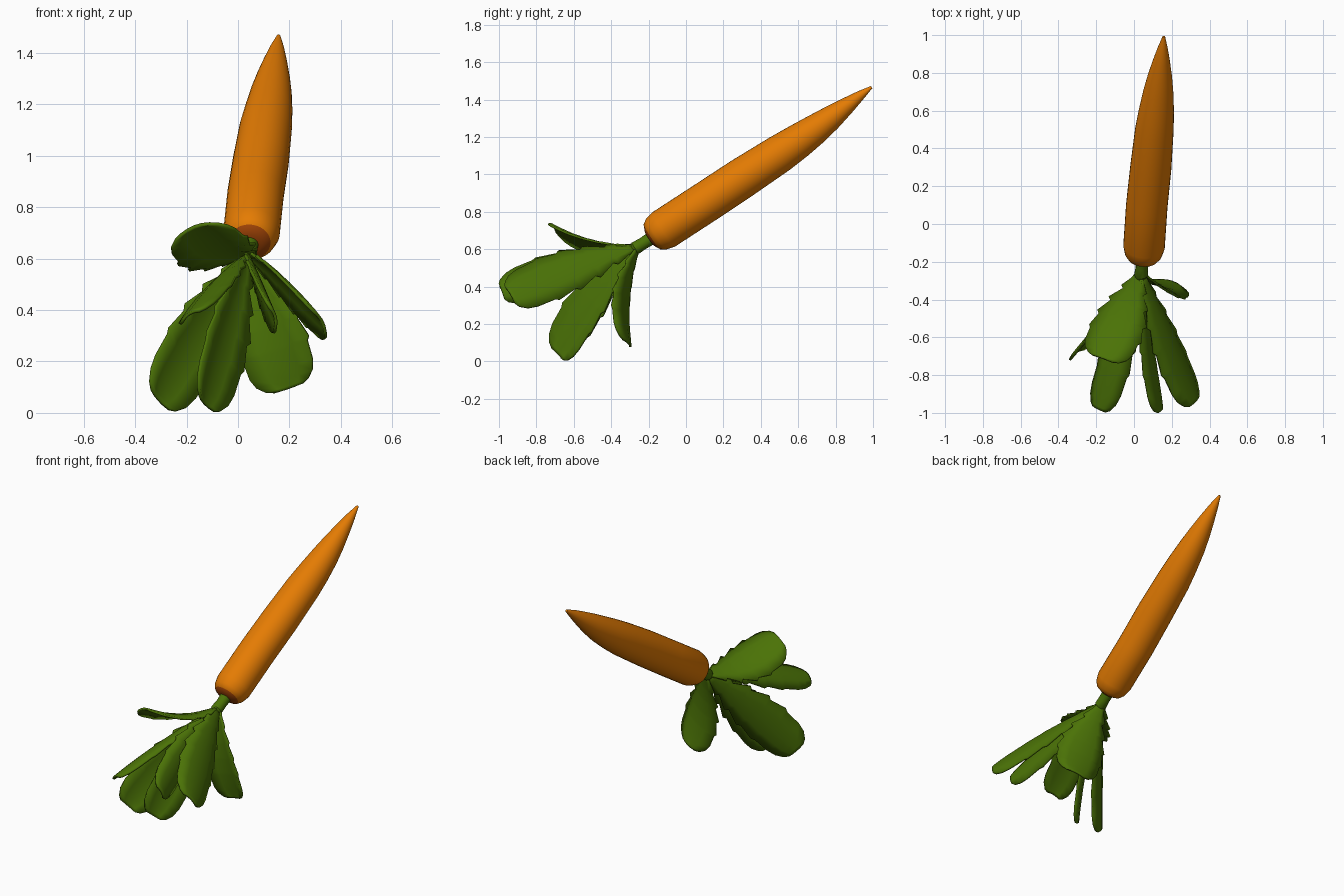
import bpy, bmesh, math
from mathutils import Vector as V

if "Cube" in bpy.data.objects:
    bpy.data.objects.remove(bpy.data.objects["Cube"])


def material(name, rgb):
    m = bpy.data.materials.new(name)
    m.diffuse_color = (*rgb, 1)
    m.use_nodes = True
    m.node_tree.nodes["Principled BSDF"].inputs["Base Color"].default_value = m.diffuse_color
    return m


ORANGE = material("carrot orange", (0.78, 0.20, 0.001))
RUST = material("rust red crown", (0.37, 0.06, 0.002))
GREEN = material("leaf green", (0.07, 0.17, 0.002))
AXIS = V((-0.08, -0.83, -0.555)).normalized()  # from root tip towards the leaves


def finish(name, bm, mats, angle):
    bmesh.ops.recalc_face_normals(bm, faces=bm.faces)
    me = bpy.data.meshes.new(name)
    bm.to_mesh(me)
    bm.free()
    for m in mats:
        me.materials.append(m)
    ob = bpy.data.objects.new(name, me)
    bpy.context.collection.objects.link(ob)
    bpy.ops.object.select_all(action='DESELECT')
    ob.select_set(True)
    bpy.context.view_layer.objects.active = ob
    bpy.ops.object.shade_smooth_by_angle(angle=math.radians(angle))
    return ob


def tube(name, rings, mats, n=32, crown=0):
    """Skin round sections (x, y, z, r); the first `crown` bands use material 1."""
    bm = bmesh.new()
    u = AXIS.cross(V((0, 0, 1))).normalized()
    w = AXIS.cross(u)
    loops = []
    for x, y, z, r in rings:
        loops.append([bm.verts.new(V((x, y, z)) + r * (u * math.cos(a) + w * math.sin(a)))
                      for a in (2 * math.pi * i / n for i in range(n))])
    for k, (a, b) in enumerate(zip(loops, loops[1:])):
        for i in range(n):
            f = bm.faces.new((a[i], a[(i + 1) % n], b[(i + 1) % n], b[i]))
            f.material_index = 1 if k < crown else 0
    first = bm.faces.new(loops[0])
    first.material_index = 1 if crown else 0
    bm.faces.new(loops[-1])
    return finish(name, bm, mats, 32)


# Root with a rust-coloured crown at its blunt end
tube("carrot_root", [
    (.046, -.195, .655, .045), (.047, -.182, .666, .080), (.049, -.16, .680, .098),
    (.053, -.12, .705, .110), (.068, .1, .848, .110), (.089, .3, .980, .109),
    (.108, .5, 1.110, .102), (.119, .6, 1.177, .093), (.129, .7, 1.246, .080),
    (.137, .78, 1.305, .065), (.145, .86, 1.366, .046), (.152, .93, 1.42, .027),
    (.158, .992, 1.466, .007)], [ORANGE, RUST], crown=1)

# Short stem
tube("stem", [(.045, -.18, .662, .036), (.042, -.23, .630, .033), (.037, -.27, .606, .036),
              (.03, -.295, .59, .02)], [GREEN], n=14)

# Serrated half outline: (position along the leaf, share of half width)
OUTLINE = [(0, .12), (.1, .24), (.2, .48), (.23, .38), (.36, .76), (.39, .64), (.53, .95),
           (.56, .84), (.70, 1), (.73, .92), (.86, .90), (.93, .80), (.98, .60), (1, .40)]


def leaf(name, mid, tip, width, side=None, root=(.038, -.25, .617)):
    root, mid, tip = V(root), V(mid), V(tip)
    along = (tip - root).normalized()
    # leaves sit in a rosette, broad side tangential to the stem
    side = V(side) if side else AXIS.cross(along)
    side = (side - along * side.dot(along)).normalized()
    normal = along.cross(side)
    if normal.dot(AXIS) < 0:
        normal = -normal
    bm = bmesh.new()
    rows = []
    for t, w in OUTLINE:
        c = root * (1 - t) ** 2 + mid * 2 * t * (1 - t) + tip * t * t
        rows.append([bm.verts.new(c + side * (s * w * width / 2) + normal * (.03 * s * s * w))
                     for s in (-1, -.5, 0, .5, 1)])
    for a, b in zip(rows, rows[1:]):
        for i in range(4):
            bm.faces.new((a[i], a[i + 1], b[i + 1], b[i]))
    ob = finish(name, bm, [GREEN], 40)
    mod = ob.modifiers.new("thickness", 'SOLIDIFY')
    mod.thickness = .012
    mod.offset = 0


leaf("leaf_upper_left", (-.06, -.48, .585), (-.17, -.71, .725), .31)
leaf("leaf_low_left", (-.13, -.47, .36), (-.31, -.68, .05), .28, (.6, .43, -.66))
leaf("leaf_mid_left", (-.08, -.62, .54), (-.19, -.98, .385), .21)
leaf("leaf_low_middle", (-.03, -.50, .38), (-.13, -.68, .035), .26, (.55, .62, -.57))
leaf("leaf_mid_right", (.08, -.62, .53), (.145, -.985, .375), .22, (.27, .27, -.9))
leaf("leaf_right", (.17, -.60, .53), (.325, -.94, .36), .28)
leaf("leaf_low_right", (.11, -.36, .36), (.20, -.305, .095), .30)
